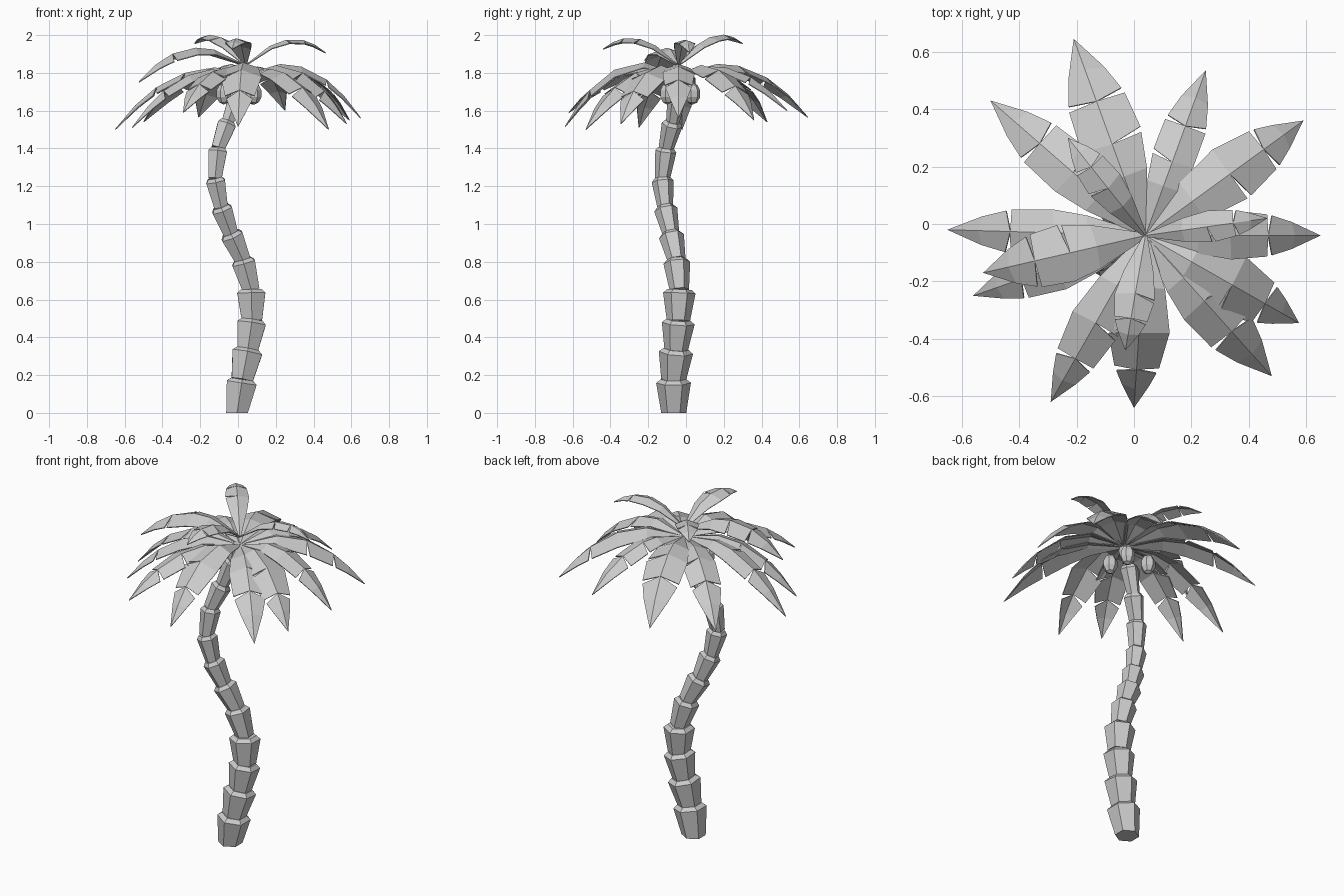
import bpy, bmesh, math
from mathutils import Vector

if "Cube" in bpy.data.objects:
    bpy.data.objects.remove(bpy.data.objects["Cube"])


def finish(bm, name):
    bmesh.ops.recalc_face_normals(bm, faces=bm.faces)
    me = bpy.data.meshes.new(name)
    bm.to_mesh(me)
    bm.free()
    ob = bpy.data.objects.new(name, me)
    bpy.context.collection.objects.link(ob)
    return ob


# Trunk: stacked hexagonal segments, each flaring upwards to a sloped rim
path = [(-.005, -.065, 0), (.022, -.066, .175), (.052, -.052, .335), (.074, -.04, .49),
        (.07, -.035, .65), (.025, -.05, .81), (-.038, -.08, .95), (-.09, -.11, 1.09),
        (-.122, -.125, 1.24), (-.106, -.105, 1.4), (-.055, -.07, 1.54),
        (.0, -.045, 1.69), (.03, -.04, 1.79)]
radii = [.092, .091, .087, .086, .071, .067, .062, .058, .056, .056, .05, .04]


def ring(bm, c, axis, r):
    u = Vector((0, 1, 0))
    u = (u - axis * u.dot(axis)).normalized()
    v = axis.cross(u)
    return [bm.verts.new(c + r * (math.cos(a) * u + math.sin(a) * v))
            for a in (i * math.pi / 3 for i in range(6))]


for i, r in enumerate(radii):
    a, b = Vector(path[i]), Vector(path[i + 1])
    axis = (b - a).normalized()
    bm = bmesh.new()
    low = ring(bm, a, axis if i else Vector((0, 0, 1)), r * .72)
    top = ring(bm, b - axis * .016, axis, r)
    rim = ring(bm, b + axis * .003, axis, r * .74)
    for p, q in ((low, top), (top, rim)):
        for k in range(6):
            bm.faces.new((p[k], p[k - 1], q[k - 1], q[k]))
    bm.faces.new(low)
    bm.faces.new(rim)
    finish(bm, f"trunk_segment_{i + 1}")

# Fronds: folded arching blades whose edges are split by narrow notches
outline = [(0, .08), (.28, .74), (.5, 1), (.64, .96), (.78, .72), (.9, .38), (1, 0)]


def half_width(t):
    for (t0, w0), (t1, w1) in zip(outline, outline[1:]):
        if t <= t1:
            return w0 + (w1 - w0) * (t - t0) / (t1 - t0)
    return 0


def frond(name, tip, width, start_z, ctrl_z, cut, flip):
    p0, p2 = Vector((.04, -.04, start_z)), Vector(tip)
    p1 = p0.lerp(p2, .55)
    p1.z = ctrl_z
    flat = Vector((p2.x - p0.x, p2.y - p0.y, 0)).normalized()
    side = Vector((-flat.y, flat.x, 0))

    def point(t):
        return p0 * (1 - t) ** 2 + p1 * 2 * t * (1 - t) + p2 * t * t

    def edge(t, s):
        tangent = ((p1 - p0) * (1 - t) + (p2 - p1) * t).normalized()
        return point(t) + width * half_width(t) * (side * s - tangent.cross(side) * .35)

    bm = bmesh.new()
    stations = [0, .28, cut - .22, cut, (cut + 1) / 2, 1]
    for s in (1, -1):
        # one side has two notches, the other only the one below the tip
        gaps = [0, 0, .028 if (s > 0) == bool(flip) else 0, .028, 0]
        for k in range(5):
            t0, t1 = stations[k], stations[k + 1]
            pts = [point(t0), point(t1)]
            if t1 < 1:
                pts.append(edge(t1 + (.02 if k in (1, 2) else 0), s))
            pts.append(edge(t0 + gaps[k] + (.02 if k in (2, 3) else 0), s))
            verts = [bm.verts.new(p) for p in pts]
            bm.faces.new(verts if s < 0 else verts[::-1])
    bmesh.ops.remove_doubles(bm, verts=bm.verts, dist=.0005)
    mod = finish(bm, name).modifiers.new("thickness", 'SOLIDIFY')
    mod.thickness = .005
    mod.offset = 0


# tip, half width, arch height, notch position
lower = [((-.21, .645, 1.565), .115, 1.97, .66), ((.25, .535, 1.6), .08, 1.93, .64),
         ((.59, .36, 1.55), .105, 1.96, .73), ((.65, -.04, 1.56), .085, 1.97, .68),
         ((.575, -.345, 1.53), .11, 1.96, .76), ((.48, -.53, 1.5), .1, 1.92, .66),
         ((0, -.64, 1.515), .108, 2.0, .76), ((-.29, -.62, 1.59), .09, 1.92, .72),
         ((-.56, -.25, 1.51), .085, 1.91, .7), ((-.65, -.02, 1.5), .085, 1.92, .66),
         ((-.5, .43, 1.54), .095, 1.93, .66)]
upper = [((.465, .02, 1.905), .055, 2.075, .7), ((-.03, -.44, 1.925), .07, 2.075, .7),
         ((-.525, -.17, 1.75), .105, 2.06, .66), ((-.23, .3, 1.955), .065, 2.085, .68)]
for i, (tip, w, c, cut) in enumerate(lower):
    frond(f"lower_frond_{i + 1}", tip, w, 1.79, c, cut, i % 2)
for i, (tip, w, c, cut) in enumerate(upper):
    frond(f"upper_frond_{i + 1}", tip, w, 1.84, c, cut, i % 2)

# Coconuts: faceted, slightly tall, hanging round the top of the trunk
for i, (x, y) in enumerate([(.085, -.1), (-.075, .03), (.075, .035), (-.075, -.1)]):
    bm = bmesh.new()
    bmesh.ops.create_uvsphere(bm, u_segments=7, v_segments=5, radius=1)
    for v in bm.verts:
        v.co = Vector((x + v.co.x * .042, y + v.co.y * .042, 1.69 + v.co.z * .058))
    finish(bm, f"coconut_{i + 1}")
